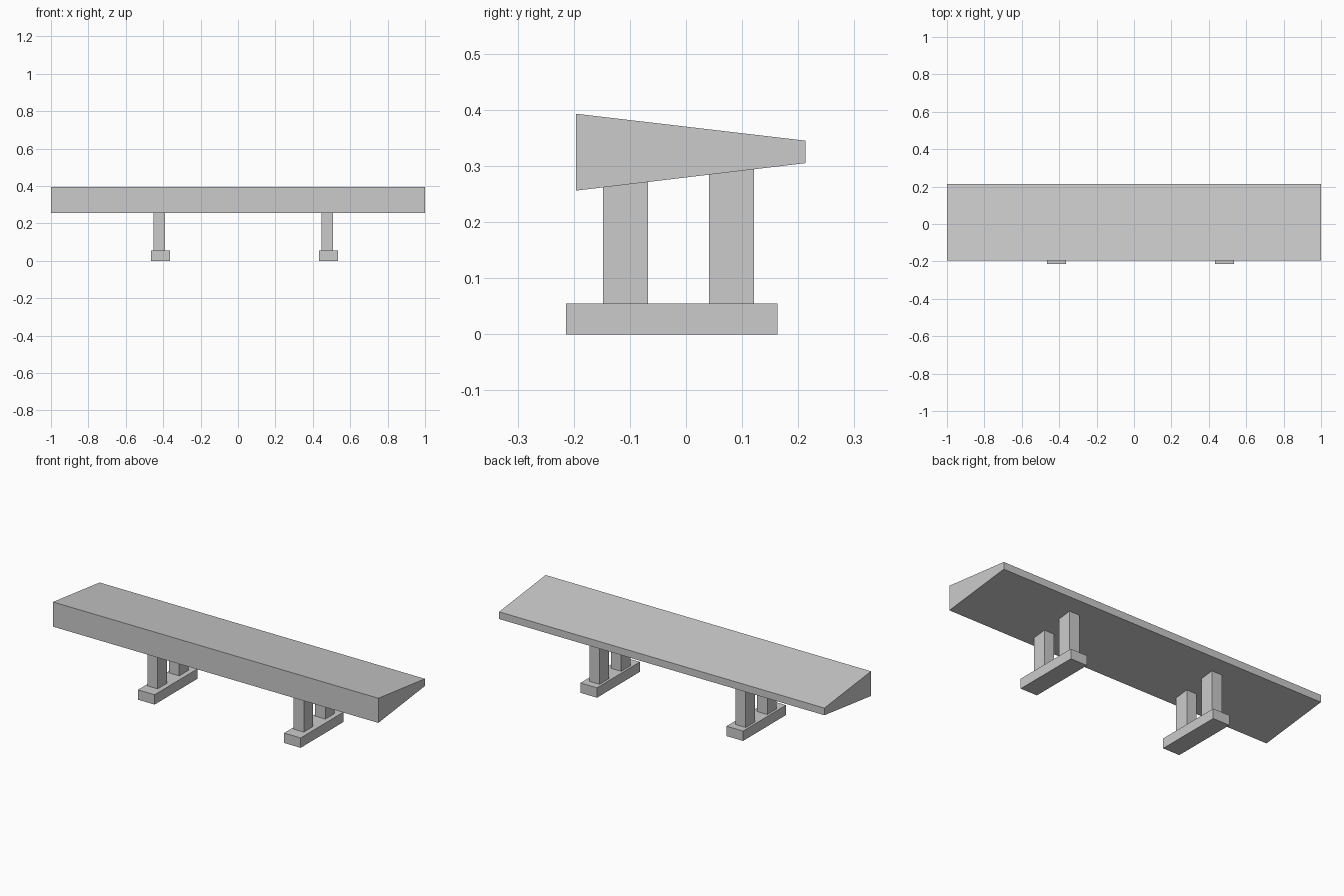
import bpy

if "Cube" in bpy.data.objects:
    bpy.data.objects.remove(bpy.data.objects["Cube"])


def prism(name, profile, x0, x1):
    """Extrude a (y, z) profile along x."""
    n = len(profile)
    verts = [(x, y, z) for x in (x0, x1) for y, z in profile]
    faces = [tuple(reversed(range(n))), tuple(range(n, 2 * n))]
    faces += [(i, (i + 1) % n, n + (i + 1) % n, n + i) for i in range(n)]
    mesh = bpy.data.meshes.new(name)
    mesh.from_pydata(verts, [], faces)
    obj = bpy.data.objects.new(name, mesh)
    bpy.context.collection.objects.link(obj)
    return obj


# Tapered bench top, thick at the front
FRONT, BACK = -0.196, 0.213
LOW_FRONT, LOW_BACK = 0.256, 0.305
prism("bench_top", [(FRONT, LOW_FRONT), (BACK, LOW_BACK),
                    (BACK, 0.345), (FRONT, 0.393)], -1, 1)


def underside(y):
    return LOW_FRONT + (LOW_BACK - LOW_FRONT) * (y - FRONT) / (BACK - FRONT)


# Two supports: a foot with two posts cut to the sloping underside
FOOT_H = 0.055
for side, cx in (("left", -0.414), ("right", 0.484)):
    prism(f"{side}_foot", [(-0.214, 0), (0.163, 0), (0.163, FOOT_H), (-0.214, FOOT_H)],
          cx - 0.051, cx + 0.051)
    for place, y0, y1 in (("front", -0.148, -0.068), ("back", 0.041, 0.121)):
        prism(f"{side}_{place}_post",
              [(y0, FOOT_H), (y1, FOOT_H), (y1, underside(y1)), (y0, underside(y0))],
              cx - 0.038, cx + 0.024)
